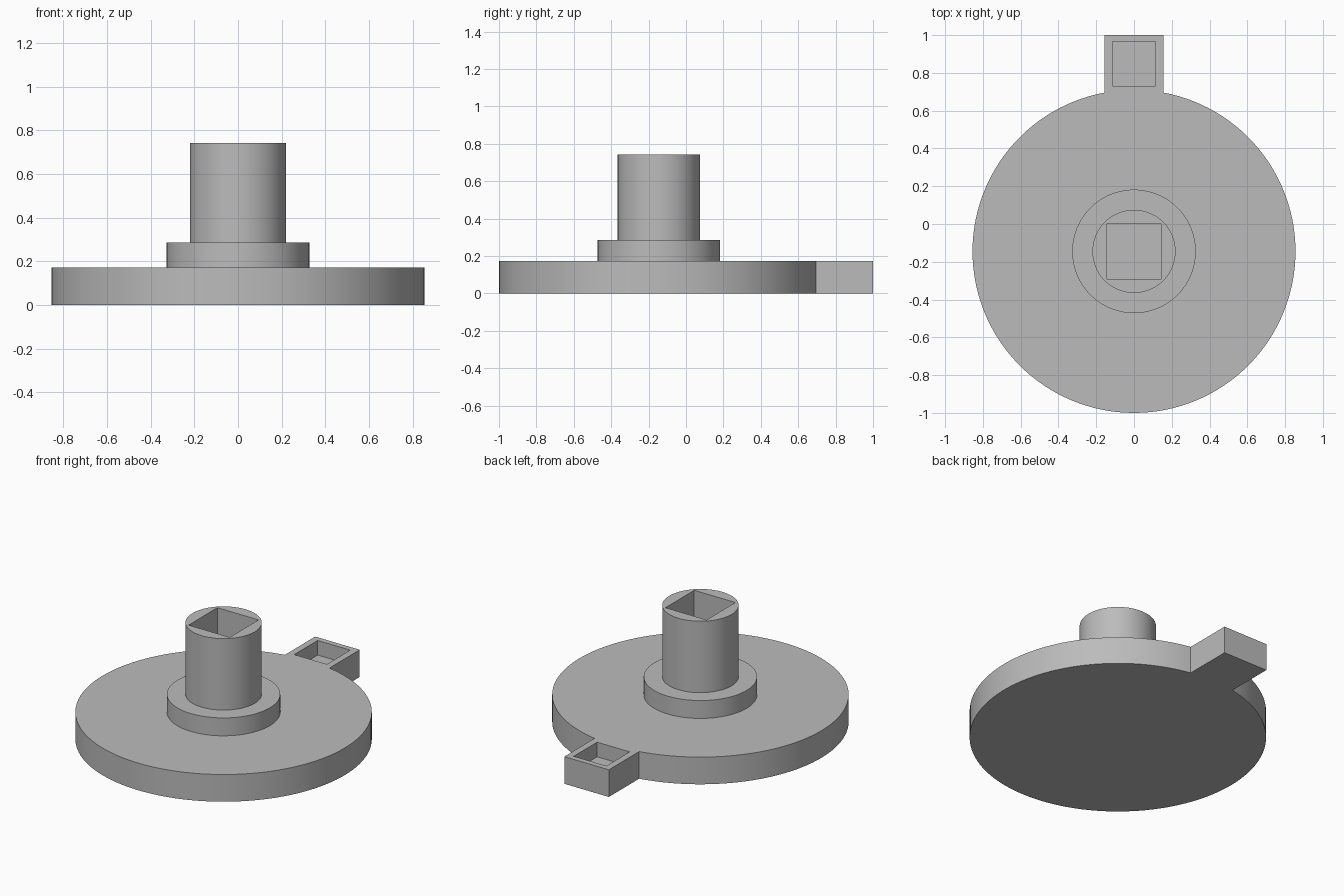
import bpy, bmesh, math

cube = bpy.data.objects.get("Cube")
if cube:
    bpy.data.objects.remove(cube, do_unlink=True)

HUB_Y = -0.145       # axis of the round parts
DISC_R = 0.855
DISC_TOP = 0.173
COLLAR_TOP = 0.287
SHAFT_TOP = 0.742
TAB_HALF = 0.157
SINK = 0.005         # overlap between stacked parts

grey = bpy.data.materials.new("plain_grey")
grey.use_nodes = True
colour = (0.5, 0.5, 0.5, 1)
grey.diffuse_color = colour
grey.node_tree.nodes["Principled BSDF"].inputs["Base Color"].default_value = colour


def prism(name, outline, z0, z1):
    """Extrude a flat outline from z0 up to z1."""
    bm = bmesh.new()
    face = bm.faces.new([bm.verts.new((x, y, z0)) for x, y in outline])
    grown = bmesh.ops.extrude_face_region(bm, geom=[face], use_keep_orig=True)
    top = [v for v in grown["geom"] if isinstance(v, bmesh.types.BMVert)]
    bmesh.ops.translate(bm, verts=top, vec=(0, 0, z1 - z0))
    bmesh.ops.recalc_face_normals(bm, faces=bm.faces)
    mesh = bpy.data.meshes.new(name)
    bm.to_mesh(mesh)
    bm.free()
    mesh.materials.append(grey)
    obj = bpy.data.objects.new(name, mesh)
    bpy.context.collection.objects.link(obj)
    return obj


def arc(radius, start, end, steps):
    angles = [start + (end - start) * i / steps for i in range(steps + 1)]
    return [(radius * math.cos(a), HUB_Y + radius * math.sin(a)) for a in angles]


def circle(radius, steps=96):
    return arc(radius, 0, math.tau, steps)[:-1]


def rectangle(half, y0, y1):
    return [(-half, y0), (half, y0), (half, y1), (-half, y1)]


def activate(obj):
    bpy.ops.object.select_all(action="DESELECT")
    obj.select_set(True)
    bpy.context.view_layer.objects.active = obj


def cut(obj, cutter):
    """Subtract the cutter from the part, then discard it."""
    cutter.hide_render = True
    mod = obj.modifiers.new("pocket", "BOOLEAN")
    mod.operation = "DIFFERENCE"
    mod.solver = "EXACT"
    mod.object = cutter
    activate(obj)
    bpy.ops.object.modifier_apply(modifier=mod.name)
    bpy.data.objects.remove(cutter, do_unlink=True)


# Disc and square tab share one outline
gap = math.asin(TAB_HALF / DISC_R)
outline = arc(DISC_R, math.pi / 2 + gap, math.pi * 2.5 - gap, 120)
outline += [(TAB_HALF, 1.0), (-TAB_HALF, 1.0)]
base = prism("base_disc_with_tab", outline, 0, DISC_TOP)
cut(base, prism("tab_pocket_cutter", rectangle(0.115, 0.73, 0.965), 0.08, 0.3))

# Collar around the foot of the shaft
collar = prism("collar", circle(0.327), DISC_TOP - SINK, COLLAR_TOP)

# Shaft with a square socket
shaft = prism("shaft", circle(0.22), COLLAR_TOP - SINK, SHAFT_TOP)
socket = rectangle(0.145, HUB_Y - 0.145, HUB_Y + 0.145)
cut(shaft, prism("socket_cutter", socket, COLLAR_TOP + SINK, 1.0))

for part in (base, collar, shaft):
    activate(part)
    bpy.ops.object.shade_smooth_by_angle(angle=math.radians(30))
